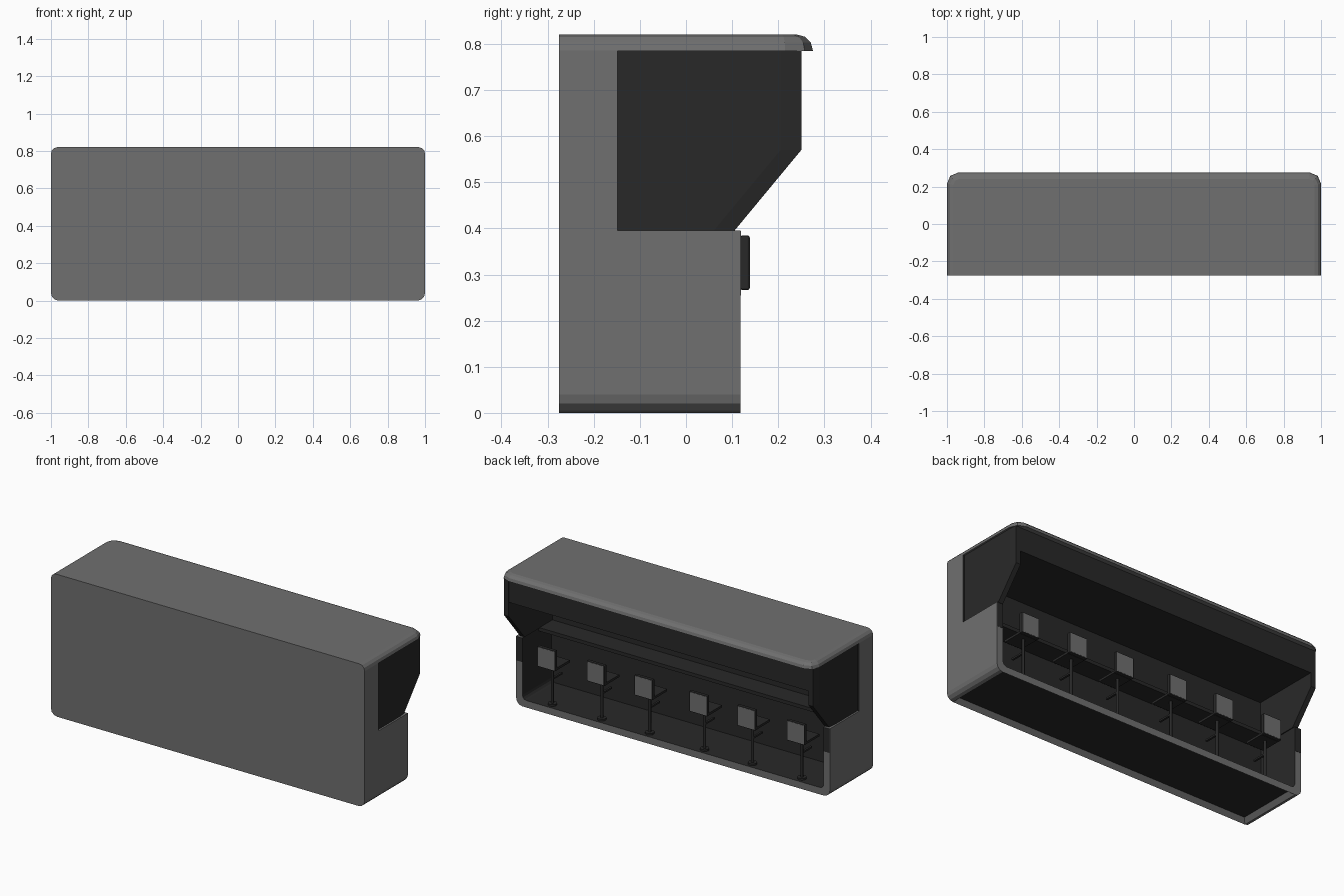
import bpy, bmesh, math
from mathutils import Vector

if "Cube" in bpy.data.objects:
    bpy.data.objects.remove(bpy.data.objects["Cube"], do_unlink=True)


def material(name, value):
    m = bpy.data.materials.new(name)
    m.use_nodes = True
    colour = (value, value, value, 1)
    m.diffuse_color = colour
    m.node_tree.nodes["Principled BSDF"].inputs["Base Color"].default_value = colour
    return m


GREY = material("shell grey", 0.16)
DARK = material("charcoal", 0.0215)


def finish(bm, name, *mats):
    bmesh.ops.recalc_face_normals(bm, faces=bm.faces)
    mesh = bpy.data.meshes.new(name)
    bm.to_mesh(mesh)
    bm.free()
    for m in mats:
        mesh.materials.append(m)
    ob = bpy.data.objects.new(name, mesh)
    bpy.context.collection.objects.link(ob)
    return ob


def box_bm(low, high):
    bm = bmesh.new()
    bmesh.ops.create_cube(bm, size=1)
    low, high = Vector(low), Vector(high)
    for v in bm.verts:
        v.co = (low + high) / 2 + v.co * (high - low)
    return bm


def box(name, low, high, mat):
    return finish(box_bm(low, high), name, mat)


def loft(name, loops, mat):
    """Join matching outlines into a closed solid."""
    bm = bmesh.new()
    rings = [[bm.verts.new(p) for p in loop] for loop in loops]
    for a, b in zip(rings, rings[1:]):
        for i in range(len(a)):
            j = (i + 1) % len(a)
            bm.faces.new((a[i], a[j], b[j], b[i]))
    bm.faces.new(rings[0])
    bm.faces.new(rings[-1])
    return finish(bm, name, mat)


def cylinder(name, radius, depth, centre, mat):
    bm = bmesh.new()
    bmesh.ops.create_cone(bm, cap_ends=True, segments=16, radius1=radius,
                          radius2=radius, depth=depth)
    bmesh.ops.translate(bm, verts=bm.verts, vec=centre)
    return finish(bm, name, mat)


FRONT, WALL, BACK = -0.275, -0.148, 0.118
SILL, EAVE, TOP = 0.395, 0.785, 0.82
T = 0.04


# Lower shell: a trough with rounded bottom corners
def trough_side(half, base, r):
    arc = [math.radians(a) for a in (0, 30, 60, 90)]
    return [(half, SILL)] + [(half - r + r * math.cos(a), base + r - r * math.sin(a)) for a in arc]


outer = trough_side(1, 0, 0.04)
inner = trough_side(1 - T, T, 0.025)
outline = outer + [(-x, z) for x, z in reversed(outer)]
outline += [(-x, z) for x, z in inner] + list(reversed(inner))
shell = loft("lower_shell", [[(x, y, z) for x, z in outline] for y in (FRONT, BACK)], GREY)

# Dark lining inside the room and a recessed dark underside
shell.data.materials.append(DARK)
bm = bmesh.new()
bm.from_mesh(shell.data)
for f in bm.faces:
    c = f.calc_center_median()
    if abs(f.normal.y) < 0.5 and (f.normal.x * c.x < -0.01 or f.normal.z > 0.9 and c.z < 0.1):
        f.material_index = 1
under = [f for f in bm.faces if f.normal.z < -0.95 and f.calc_center_median().z < 0.001]
bmesh.ops.inset_region(bm, faces=under, thickness=0.03, depth=0)
for f in under:
    f.material_index = 1
    for v in f.verts:
        v.co.z += 0.025
bm.to_mesh(shell.data)
bm.free()

# Thick front wall, dark on the room side
for name, half, low, high in (("front_wall_lower", 1 - T, T, SILL), ("front_wall_upper", 1, SILL, EAVE)):
    bm = box_bm((-half, FRONT, low), (half, WALL, high))
    bm.normal_update()
    for f in bm.faces:
        f.material_index = 1 if f.normal.y > 0.5 else 0
    finish(bm, name, GREY, DARK)

# Roof slab with rounded plan corners and a rounded upper rim
bm = box_bm((-1, FRONT, EAVE), (1, 0.275, TOP))
corners = [e for e in bm.edges if all(v.co.y > 0 for v in e.verts)
           and abs(e.verts[0].co.z - e.verts[1].co.z) > 0.01]
bmesh.ops.bevel(bm, geom=corners, offset=0.06, segments=2, profile=0.5, affect='EDGES')
rim = [e for e in bm.edges if all(v.co.z > TOP - 0.001 for v in e.verts)
       and any(v.co.y > FRONT + 0.001 for v in e.verts)]
bmesh.ops.bevel(bm, geom=rim, offset=0.034, segments=3, profile=0.5, affect='EDGES')
finish(bm, "roof", GREY)


# End panels with a slanted lower edge and a slightly turned-in outer strip
def panel_outline(x, shift):
    pts = [(WALL, EAVE), (0.205 + shift, EAVE), (0.205 + shift, 0.57),
           (0.06 + shift, SILL), (WALL, SILL)]
    return [(x, y, z) for y, z in pts]


for side, s in (("left", 1), ("right", -1)):
    loft(side + "_end_panel",
         [panel_outline(s * 0.99, 0), panel_outline(s * 0.985, 0.045), panel_outline(s * 0.955, 0.045)], DARK)
    # Dark upper half of the doorway rim
    a, b = sorted((s * 0.96, s * 0.998))
    box(side + "_rim_plate", (a, BACK - 0.001, 0.255), (b, BACK + 0.001, SILL - 0.001), DARK)

# Soffit box behind the eave, and bar counter level with the sills
box("soffit", (-0.96, WALL, 0.65), (0.96, 0.248, EAVE), DARK)
box("counter_top", (-0.96, WALL, 0.378), (0.96, -0.03, 0.398), DARK)

# Row of stools facing the counter
POST = 0.08
for i, x in enumerate((-0.795, -0.48, -0.175, 0.175, 0.48, 0.795), 1):
    name = "stool_%d_" % i
    cylinder(name + "base", 0.024, 0.01, (x, POST, T + 0.005), DARK)
    cylinder(name + "post", 0.008, 0.23, (x, POST, T + 0.115), DARK)
    box(name + "footrest", (x - 0.006, -0.005, 0.185), (x + 0.006, POST, 0.195), DARK)
    box(name + "seat", (x - 0.055, 0, 0.267), (x + 0.055, 0.118, 0.28), DARK)
    bm = box_bm((x - 0.058, BACK, 0.266), (x + 0.058, 0.138, 0.385))
    bmesh.ops.bevel(bm, geom=bm.edges[:], offset=0.005, segments=2, profile=0.5, affect='EDGES')
    finish(bm, name + "backrest", DARK)
    box(name + "backrest_plate", (x - 0.053, 0.137, 0.271), (x + 0.053, 0.139, 0.38), GREY)
